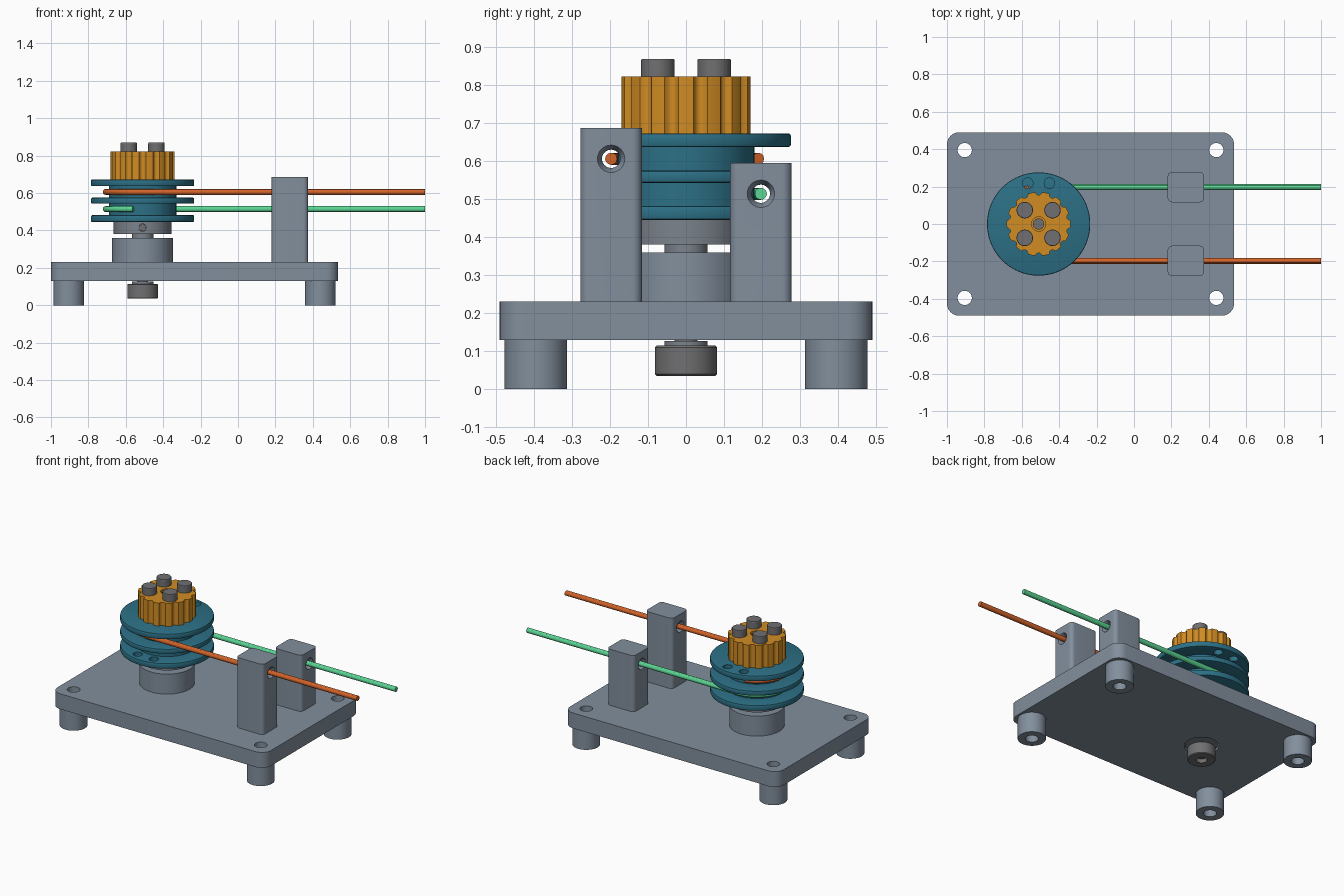
import bpy, bmesh, math

if "Cube" in bpy.data.objects:
    bpy.data.objects.remove(bpy.data.objects["Cube"])

CX = -0.51  # spindle axis position


def mat(name, r, g, b):
    m = bpy.data.materials.new(name)
    m.diffuse_color = [((c / 255 + 0.055) / 1.055) ** 2.4 for c in (r, g, b)] + [1]
    m.use_nodes = True
    m.node_tree.nodes["Principled BSDF"].inputs["Base Color"].default_value = m.diffuse_color
    return m


GREY = mat("slate grey", 130, 143, 157)
STEEL = mat("collar grey", 124, 131, 140)
DARK = mat("dark steel", 112, 112, 114)
TEAL = mat("teal", 44, 112, 134)
GOLD = mat("amber", 209, 140, 35)
ORANGE = mat("orange cable", 212, 100, 42)
GREEN = mat("green cable", 92, 214, 148)


def make(name, bm, material):
    bmesh.ops.recalc_face_normals(bm, faces=bm.faces)
    me = bpy.data.meshes.new(name)
    bm.to_mesh(me)
    bm.free()
    ob = bpy.data.objects.new(name, me)
    bpy.context.collection.objects.link(ob)
    if material:
        me.materials.append(material)
    return ob


def select(ob):
    bpy.ops.object.select_all(action='DESELECT')
    ob.select_set(True)
    bpy.context.view_layer.objects.active = ob


def smooth(ob):
    select(ob)
    bpy.ops.object.shade_smooth_by_angle(angle=math.radians(30))
    return ob


def lathe(name, profile, material, x=CX, y=0, seg=64):
    """Spin an (r, z) outline that starts and ends on the axis."""
    bm = bmesh.new()
    vs = [bm.verts.new((r, 0, z)) for r, z in profile]
    es = [bm.edges.new(p) for p in zip(vs, vs[1:])]
    bmesh.ops.spin(bm, geom=vs + es, axis=(0, 0, 1), cent=(0, 0, 0),
                   angle=2 * math.pi, steps=seg)
    bmesh.ops.remove_doubles(bm, verts=bm.verts, dist=1e-5)
    bmesh.ops.translate(bm, verts=bm.verts, vec=(x, y, 0))
    return make(name, bm, material)


def cyl(name, r, z0, z1, material, x=CX, y=0, seg=48):
    return lathe(name, [(0, z0), (r, z0), (r, z1), (0, z1)], material, x, y, seg)


def extrude(name, pts, z0, z1, material):
    bm = bmesh.new()
    f = bm.faces.new([bm.verts.new((x, y, z0)) for x, y in pts])
    g = bmesh.ops.extrude_face_region(bm, geom=[f])["geom"]
    bmesh.ops.translate(bm, verts=[v for v in g if isinstance(v, bmesh.types.BMVert)],
                        vec=(0, 0, z1 - z0))
    return make(name, bm, material)


def rounded(x0, x1, y0, y1, r, n=8):
    pts = []
    for k, (cx, cy) in enumerate([(x1 - r, y1 - r), (x0 + r, y1 - r),
                                  (x0 + r, y0 + r), (x1 - r, y0 + r)]):
        for i in range(n + 1):
            a = math.pi / 2 * (k + i / n)
            pts.append((cx + r * math.cos(a), cy + r * math.sin(a)))
    return pts


def cut(ob, *cutters):
    for c in cutters:
        c.hide_render = True
        m = ob.modifiers.new("cut", 'BOOLEAN')
        m.operation, m.object, m.solver = 'DIFFERENCE', c, 'EXACT'
        select(ob)
        bpy.ops.object.modifier_apply(modifier=m.name)
        bpy.data.objects.remove(c)
    return ob


def lay_down(ob, x, y, z, axis):
    """Turn a z-axis cutter so it points along x or y."""
    for v in ob.data.vertices:
        a, b, c = v.co
        v.co = (x + c, y + a, z + b) if axis == 'x' else (x + b, y + c, z + a)
    return ob


# Base plate with corner holes and bearing bore
corners = [(x, y) for x in (-0.905, 0.44) for y in (-0.395, 0.395)]
base = extrude("base_plate", rounded(-1, 0.535, -0.49, 0.49, 0.065), 0.13, 0.23, GREY)
cut(base, cyl("bore_cutter", 0.1, 0.05, 0.2, None),
    *[cyl("hole_cutter", 0.038, 0, 0.4, None, x, y, 32) for x, y in corners])
smooth(base)

# Hollow feet
for x, y in corners:
    smooth(lathe("foot", [(0.038, 0), (0.082, 0), (0.082, 0.13), (0.038, 0.13),
                          (0.038, 0)], GREY, x, y))

# Bearing housing, bearing and shaft
smooth(cyl("bearing_housing", 0.163, 0.23, 0.36, GREY))
smooth(cyl("bearing", 0.094, 0.138, 0.205, STEEL))
smooth(cyl("upper_spacer", 0.057, 0.355, 0.385, STEEL))
smooth(cyl("lower_spacer", 0.057, 0.115, 0.127, STEEL))
smooth(cyl("shaft", 0.03, 0.06, 0.812, DARK))

# Clamp collar with front screw hole
collar = cyl("clamp_collar", 0.155, 0.38, 0.446, STEEL)
cut(collar, lay_down(cyl("screw_cutter", 0.02, -0.17, -0.12, None, 0), CX, 0, 0.415, 'y'))
smooth(collar)
smooth(lay_down(cyl("collar_screw", 0.019, -0.146, -0.11, DARK, 0), CX, 0, 0.415, 'y'))

# Stop collar under the base
stop = lathe("stop_collar", [(0.032, 0.035), (0.077, 0.035), (0.082, 0.04), (0.082, 0.11),
                             (0.077, 0.115), (0.032, 0.115), (0.032, 0.035)], DARK)
smooth(stop)

# Pulley: three rounded flanges on a core
R, C, b = 0.276, 0.18, 0.007
prof = [(0, 0.445)]
for lo, hi in ((0.445, 0.482), (0.543, 0.575), (0.637, 0.673)):
    if lo > 0.45:
        prof.append((C, lo))
    prof += [(R - b, lo), (R - 0.002, lo + 0.002), (R, lo + b),
             (R, hi - b), (R - 0.002, hi - 0.002), (R - b, hi)]
    if hi < 0.67:
        prof.append((C, hi))
prof.append((0, 0.673))
pulley = lathe("pulley", prof, TEAL, seg=96)
cut(pulley, *[cyl("anchor_cutter", 0.028, z0, z0 + 0.08, None, CX + dx, y, 24)
              for y, z0 in ((0.218, 0.615), (-0.218, 0.425)) for dx in (-0.058, 0.058)])
smooth(pulley)

# Fluted hub with centre hole
N = 14
pts = []
for i in range(N * 12):
    a = 2 * math.pi * i / (N * 12)
    t = abs(((i / 12) % 1) - 0.5) / 0.22
    r = 0.171 - (0.016 * math.sqrt(1 - t * t) if t < 1 else 0)
    pts.append((CX + r * math.cos(a), r * math.sin(a)))
hub = extrude("fluted_hub", pts, 0.673, 0.822, GOLD)
cut(hub, cyl("centre_cutter", 0.038, 0.76, 0.9, None))
smooth(hub)

# Hub bolts
for dx in (-0.074, 0.074):
    for y in (-0.074, 0.074):
        smooth(lathe("hub_bolt", [(0, 0.81), (0.044, 0.81), (0.044, 0.866),
                                  (0.042, 0.869), (0, 0.869)], DARK, CX + dx, y))

# Guide posts with countersunk cable holes, and the cables
hole = [(0, -0.12), (0.048, -0.12), (0.024, -0.075), (0.024, 0.075), (0.048, 0.12), (0, 0.12)]
for side, top, z, m, label in ((-1, 0.687, 0.606, ORANGE, "upper"),
                               (1, 0.595, 0.514, GREEN, "lower")):
    yc = 0.197 * side
    post = extrude(label + "_guide_post",
                   rounded(0.18, 0.375, yc - 0.081, yc + 0.081, 0.025), 0.23, top, GREY)
    cut(post, lay_down(lathe("guide_cutter", hole, None, 0, 0, 32), 0.2775, yc, z, 'x'))
    smooth(post)

    # Straight run, then a wrap around the pulley groove
    path = [(1, yc, z)]
    for i in range(41):
        a = math.radians(90 + 165 * i / 40)
        path.append((CX + 0.197 * math.cos(a), side * 0.197 * math.sin(a), z))
    cu = bpy.data.curves.new(label + "_cable", 'CURVE')
    cu.dimensions, cu.bevel_depth, cu.bevel_resolution = '3D', 0.0158, 4
    cu.use_fill_caps = True
    sp = cu.splines.new('POLY')
    sp.points.add(len(path) - 1)
    for p, co in zip(sp.points, path):
        p.co = (*co, 1)
    cu.materials.append(m)
    cable = bpy.data.objects.new(label + "_cable", cu)
    bpy.context.collection.objects.link(cable)
    select(cable)
    bpy.ops.object.convert(target='MESH')
    smooth(bpy.context.view_layer.objects.active)
